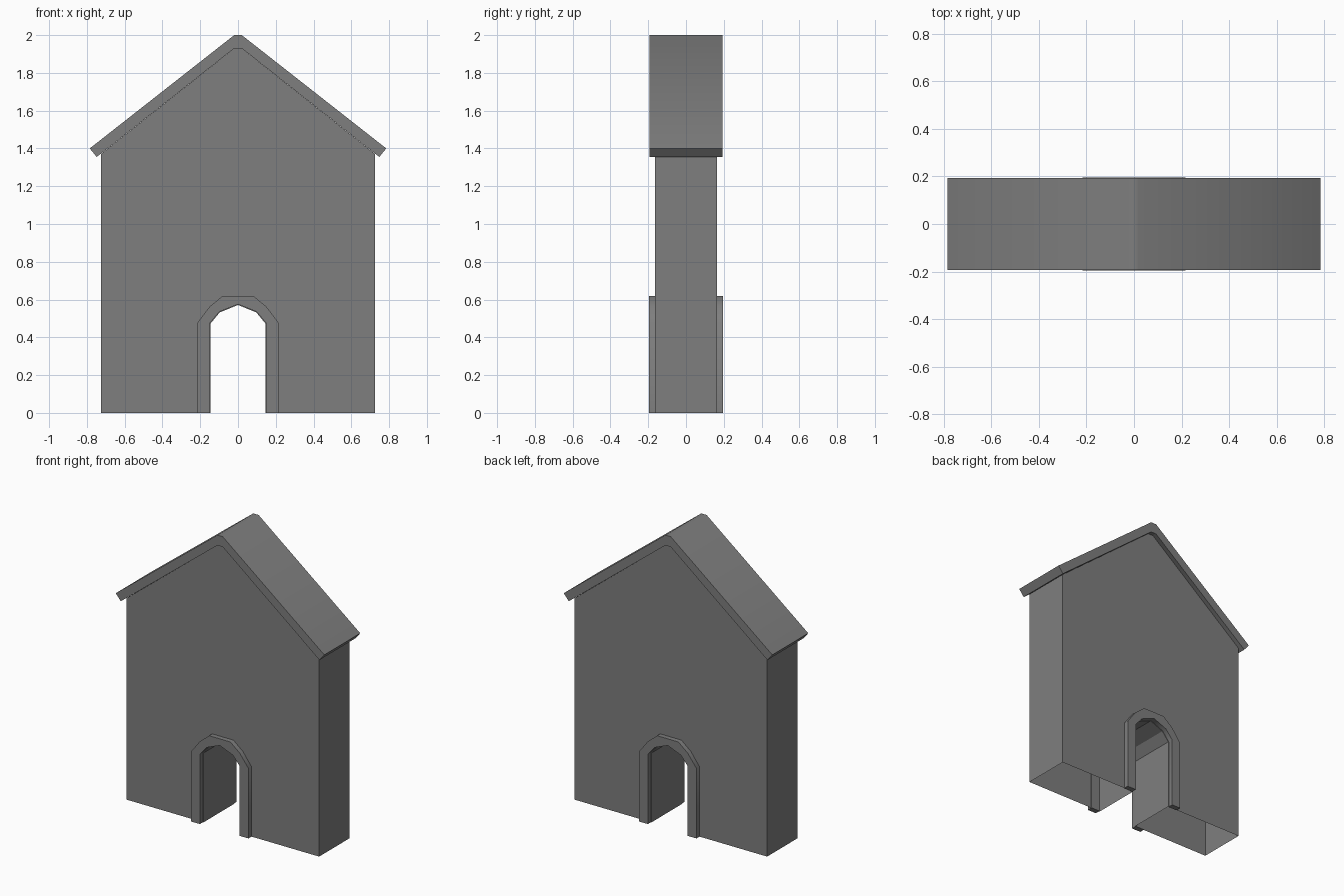
import bpy, bmesh
from math import radians

if "Cube" in bpy.data.objects:
    bpy.data.objects.remove(bpy.data.objects["Cube"])

# Dark grey stone
stone = bpy.data.materials.new("dark_grey")
stone.diffuse_color = (0.21, 0.21, 0.21, 1)
stone.use_nodes = True
stone.node_tree.nodes["Principled BSDF"].inputs["Base Color"].default_value = stone.diffuse_color


def mirrored(half):
    """Complete an x-symmetric path from its left half (drop doubled centre point)."""
    right = [(-x, z) for x, z in reversed(half) if abs(x) > 1e-6]
    return half + right


def prism(name, profile, y0, y1, open_base=False, smooth_angle=None):
    """Extrude an xz profile along y, optionally leaving ground faces open."""
    bm = bmesh.new()
    front = [bm.verts.new((x, y0, z)) for x, z in profile]
    back = [bm.verts.new((x, y1, z)) for x, z in profile]
    bm.faces.new(front)
    bm.faces.new(back[::-1])
    n = len(profile)
    for i in range(n):
        j = (i + 1) % n
        if open_base and profile[i][1] == 0 and profile[j][1] == 0:
            continue
        bm.faces.new((front[j], front[i], back[i], back[j]))
    bmesh.ops.recalc_face_normals(bm, faces=bm.faces[:])
    mesh = bpy.data.meshes.new(name)
    bm.to_mesh(mesh)
    bm.free()
    if smooth_angle:
        mesh.shade_smooth()
        mesh.set_sharp_from_angle(angle=radians(smooth_angle))
    mesh.materials.append(stone)
    obj = bpy.data.objects.new(name, mesh)
    bpy.context.collection.objects.link(obj)
    return obj


# House body with arched passage, open underneath
gable = mirrored([(-0.725, 0), (-0.725, 1.371), (-0.02, 1.93)])
passage = mirrored([(-0.146, 0), (-0.146, 0.472), (-0.097, 0.532), (0, 0.571)])
prism("house_walls", gable + passage[::-1], -0.163, 0.163, open_base=True)

# Folded roof slab with square-cut eaves and a softened ridge
roof_top = mirrored([(-0.785, 1.4), (-0.02, 2.0)])
roof_under = mirrored([(-0.748, 1.355), (-0.02, 1.93)])
prism("roof", roof_top + roof_under[::-1], -0.193, 0.193, smooth_angle=45)

# Arched door surrounds on the front and back
arch_outer = mirrored([(-0.216, 0), (-0.216, 0.476), (-0.15, 0.563), (-0.08, 0.62)])
arch_inner = mirrored([(-0.15, 0), (-0.15, 0.474), (-0.099, 0.535), (0, 0.575)])
for side, sign in (("front", -1), ("back", 1)):
    y0, y1 = sorted((sign * 0.16, sign * 0.196))
    prism(side + "_door_surround", arch_outer + arch_inner[::-1], y0, y1,
          smooth_angle=45)
